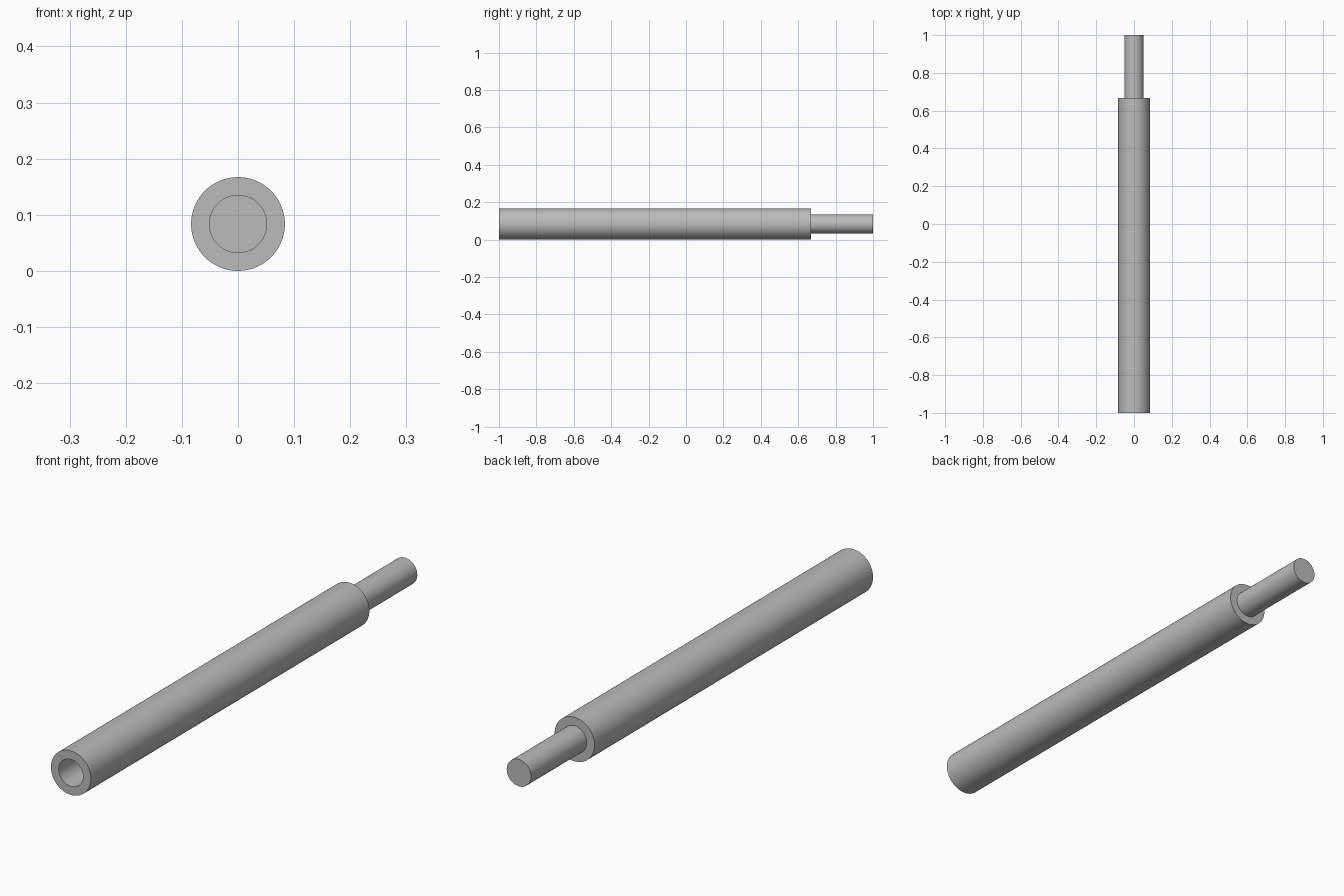
import bpy, bmesh, math
from mathutils import Matrix, Vector

cube = bpy.data.objects.get("Cube")
if cube:
    bpy.data.objects.remove(cube, do_unlink=True)

BODY_R, STUD_R, SHOULDER, HOLE_END = 0.0835, 0.051, 0.667, -0.667
SIDES = 96

metal = bpy.data.materials.new("grey metal")
metal.use_nodes = True
grey = (0.5, 0.5, 0.5, 1)
metal.diffuse_color = grey
metal.node_tree.nodes["Principled BSDF"].inputs["Base Color"].default_value = grey

# Half section: hole floor, bore, rim, body wall, shoulder, stud, stud tip
profile = [(0, HOLE_END), (STUD_R, HOLE_END), (STUD_R, -1), (BODY_R, -1),
           (BODY_R, SHOULDER), (STUD_R, SHOULDER), (STUD_R, 1), (0, 1)]

# Revolve the section around the long axis
bm = bmesh.new()
verts = [bm.verts.new((r, y, 0)) for r, y in profile]
edges = [bm.edges.new(pair) for pair in zip(verts, verts[1:])]
bmesh.ops.spin(bm, geom=verts + edges, cent=(0, 0, 0), axis=(0, 1, 0),
               angle=math.tau, steps=SIDES)
bmesh.ops.remove_doubles(bm, verts=bm.verts, dist=0.0001)
bmesh.ops.recalc_face_normals(bm, faces=bm.faces)
bmesh.ops.transform(bm, matrix=Matrix.Translation(Vector((0, 0, BODY_R))), verts=bm.verts)

mesh = bpy.data.meshes.new("threaded_spacer")
bm.to_mesh(mesh)
bm.free()
mesh.materials.append(metal)
spacer = bpy.data.objects.new("spacer_rod", mesh)
bpy.context.collection.objects.link(spacer)

# Smooth walls with sharp rims
bpy.ops.object.select_all(action='DESELECT')
spacer.select_set(True)
bpy.context.view_layer.objects.active = spacer
bpy.ops.object.shade_smooth_by_angle(angle=math.radians(30))
